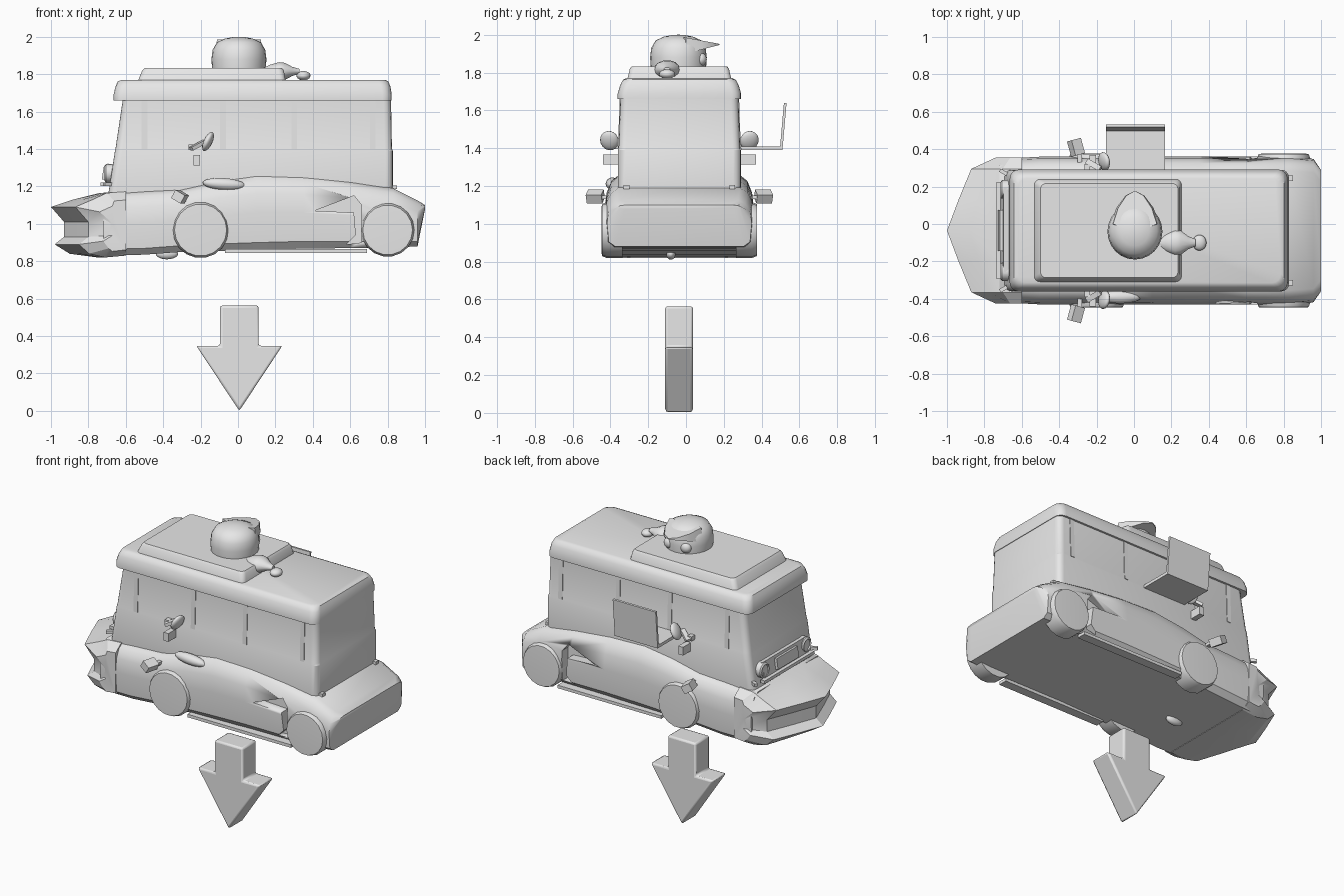
import bpy, bmesh, math
from mathutils import Matrix, Euler

if "Cube" in bpy.data.objects:
    bpy.data.objects.remove(bpy.data.objects["Cube"])

C = -0.035  # centre line of the vehicle
grey = bpy.data.materials.new("plain grey")
grey.diffuse_color = (0.8, 0.8, 0.8, 1)
grey.use_nodes = True
grey.node_tree.nodes["Principled BSDF"].inputs["Base Color"].default_value = grey.diffuse_color


def finish(name, bm, angle=35):
    bmesh.ops.recalc_face_normals(bm, faces=bm.faces)
    me = bpy.data.meshes.new(name)
    bm.to_mesh(me)
    bm.free()
    me.materials.append(grey)
    me.shade_smooth()
    me.set_sharp_from_angle(angle=math.radians(angle))
    ob = bpy.data.objects.new(name, me)
    bpy.context.collection.objects.link(ob)
    return ob


def loft(name, rings, angle=35):
    """Skin closed rings of equal length and cap both ends."""
    bm = bmesh.new()
    vs = [[bm.verts.new(p) for p in r] for r in rings]
    n = len(vs[0])
    for a, b in zip(vs, vs[1:]):
        for i in range(n):
            j = (i + 1) % n
            bm.faces.new((a[i], a[j], b[j], b[i]))
    bm.faces.new(vs[0])
    bm.faces.new(vs[-1])
    return finish(name, bm, angle)


def round_rect(x0, x1, hy, z, r, lean=0):
    """Rounded rectangle ring at height z."""
    pts = []
    for cx, cy, a0 in ((x1 - r, hy - r, 0), (x0 + r, hy - r, 90),
                       (x0 + r, r - hy, 180), (x1 - r, r - hy, 270)):
        for k in range(5):
            a = math.radians(a0 + 22.5 * k)
            pts.append((cx + r * math.cos(a), C + cy + r * math.sin(a), z))
    return pts


def lathe(name, profile, centre, axis="z", n=24, sy=1, angle=35):
    """Revolve (radius, distance) pairs about an axis."""
    rings = []
    for r, d in profile:
        ring = []
        for i in range(n):
            a = 2 * math.pi * i / n
            u, v = r * math.cos(a), r * math.sin(a) * sy
            p = {"z": (u, v, d), "y": (u, d, v), "x": (d, u, v)}[axis]
            ring.append([c + q for c, q in zip(centre, p)])
        rings.append(ring)
    return loft(name, rings, angle)


def prism(name, outline, y0, y1, bevel=0):
    ob = loft(name, [[(x, y, z) for x, z in outline] for y in (y0, y1)])
    if bevel:
        m = ob.modifiers.new("bevel", 'BEVEL')
        m.width, m.segments = bevel, 2
    return ob


def solid(name, loc, size, rot=(0, 0, 0), ball=False):
    """Box or ellipsoid of a full size."""
    bm = bmesh.new()
    if ball:
        bmesh.ops.create_uvsphere(bm, u_segments=16, v_segments=10, radius=0.5)
    else:
        bmesh.ops.create_cube(bm, size=1)
    m = Matrix.LocRotScale(loc, Euler([math.radians(a) for a in rot]), size)
    bm.transform(m)
    return finish(name, bm, 50 if ball else 30)


# Lower car body, lofted from nose to tail
rings = []
for x, zb, zt, k in ((-.72, .83, 1.165, .97), (-.5, .835, 1.175, 1), (-.3, .85, 1.185, 1),
                     (-.1, .855, 1.23, 1), (.1, .86, 1.258, 1), (.35, .868, 1.25, 1),
                     (.6, .87, 1.225, 1), (.83, .872, 1.19, 1), (.96, .88, 1.125, .97),
                     (1.0, 1.08, 1.10, .82)):
    h = zt - zb
    half = [(.35, 0), (.385, .1), (.395, .5), (.385, .76), (.36, .92), (.32, 1)]
    rings.append([(x, C + w * k, zb + f * h) for w, f in half] +
                 [(x, C - w * k, zb + f * h) for w, f in reversed(half)])
body = loft("car_body", rings)

# Pointed nose with an open mouth between two lips
nose = [(-.6, 1.172, 0), (-.74, 1.165, .3), (-.88, 1.13, .8), (-1, 1.09, 1), (-.93, 1.01, 1),
        (-.93, .93, 1), (-.98, .89, 1), (-.9, .84, .8), (-.75, .82, .3), (-.6, .83, 0)]
rings = []
for s, shift, k in ((-.39, .26, .78), (-.33, .13, 1), (-.16, .06, 1), (0, 0, 1),
                    (.16, .06, 1), (.33, .13, 1), (.39, .26, .78)):
    rings.append([(x + shift * w, C + s, .97 + (z - .97) * k) for x, z, w in nose])
loft("nose", rings, 25)

# Side air intakes cut behind the doors
intake = [(.41, 1.07), (.62, 1.15), (.66, 1.1), (.66, .9), (.58, .89), (.63, .94), (.62, 1.06)]
for s in (-1, 1):
    cut = prism("intake_cutter", intake, C + s * .33, C + s * .45)
    cut.hide_render = True
    cut.hide_set(True)
    m = body.modifiers.new("intake", 'BOOLEAN')
    m.operation, m.object, m.solver = 'DIFFERENCE', cut, 'EXACT'

for s, side in ((-1, "near"), (1, "far")):
    # Wheels
    for x, r, part in ((-.2, .15, "front"), (.8, .143, "rear")):
        lathe(f"{part}_wheel_{side}",
              [(r, s * .30), (r, s * .385), (r * .93, s * .41), (r * .8, s * .411)],
              (x, C, .967), "y", 18)
    # Side skirt, low mirrors and small side blocks
    solid(f"side_skirt_{side}", (.31, C + s * .365, .855), (.76, .06, .02))
    solid(f"low_mirror_{side}", (-.31, C + s * .445, 1.145), (.06, .085, .05), (0, 30, s * 15))
    solid(f"low_mirror_stalk_{side}", (-.29, C + s * .39, 1.14), (.025, .07, .02))
    solid(f"side_block_{side}", (-.22, C + s * .36, 1.34), (.035, .09, .055))
    # Tall cabin mirror on its arm
    solid(f"cabin_mirror_{side}", (-.16, C + s * .37, 1.44), (.045, .10, .11), (0, 25, s * 10), True)
    solid(f"cabin_mirror_arm_{side}", (-.215, C + s * .35, 1.42), (.09, .03, .02), (0, -25, -s * 30))
    solid(f"cabin_mirror_foot_{side}", (-.25, C + s * .33, 1.41), (.03, .05, .03))
    # Round headlights on the cabin front
    lathe(f"headlight_{side}", [(.05, .04), (.05, -.01), (.04, -.018), (.035, -.01)],
          (-.695, C + s * .22, 1.27), "x", 16)
    solid(f"tail_hinge_{side}", (.835, C + s * .28, 1.195), (.03, .03, .02))

# Camper cabin, leaning in at the front, with a belt line under the windows
loft("cabin", [round_rect(*p) for p in (
    (-.705, .828, .325, 1.1, .04), (-.69, .828, .325, 1.18, .04), (-.658, .828, .325, 1.39, .04),
    (-.655, .823, .321, 1.402, .04), (-.615, .818, .312, 1.67, .04))], 25)
# Window pillars
for s in (-1, 1):
    for x in (-.5, -.08, .3, .72):
        solid("window_pillar", (x, C + s * .3175, 1.53), (.03, .006, .26), (s * 2, 0, 0))
# Rounded roof cap and raised platform
loft("roof_cap", [round_rect(*p) for p in (
    (-.665, .822, .326, 1.66, .05), (-.665, .822, .326, 1.69, .05), (-.655, .815, .313, 1.735, .05),
    (-.642, .803, .298, 1.762, .05), (-.62, .785, .28, 1.77, .05))], 40)
loft("roof_platform", [round_rect(*p) for p in (
    (-.535, .255, .275, 1.765, .03), (-.512, .245, .262, 1.82, .03), (-.50, .235, .252, 1.833, .03))])

# Cabin front: grille panel, plate and wraparound bumper
solid("front_panel", (-.69, C, 1.27), (.03, .46, .10), (0, 9, 0))
solid("front_grille", (-.708, C, 1.27), (.03, .22, .07), (0, 9, 0))
solid("front_bumper", (-.72, C, 1.212), (.03, .52, .02))
for s in (-1, 1):
    solid("bumper_end", (-.66, C + s * .29, 1.212), (.13, .02, .02), (0, 0, -s * 30))

# Folding table on the far side
solid("table_shelf", (.008, .40, 1.40), (.315, .22, .02))
solid("table_back", (.008, .514, 1.515), (.315, .014, .25), (-5, 0, 0))

# Capsule handle on the near side
solid("side_handle", (-.075, -.39, 1.212), (.23, .07, .065), (0, 4, 0), True)

# Small fin under the car
solid("belly_fin", (-.38, -.08, .84), (.12, .05, .06), ball=True)

# Cap with a peaked brim and goggles on the roof
lathe("cap_crown", [(.143, 1.82), (.147, 1.88), (.141, 1.93), (.118, 1.97),
                    (.075, 1.99), (.03, 1.999), (.005, 2.0)], (.005, -.04, 0), sy=1.02, angle=60)
edge = [(-.13, 0), (-.10, .085), (-.05, .152), (0, .178), (.05, .152), (.10, .085), (.13, 0), (0, -.05)]
loft("cap_brim", [[(x + .005, y, 1.90 + .26 * max(y, 0)) for x, y in edge],
                  [(x * .9 + .005, y, 1.985 - .19 * max(y, 0)) for x, y in edge]])
for s in (-1, 1):
    solid("goggle", (.005 + s * .06, .08, 1.87), (.075, .06, .07), ball=True)

# Tapered bulb and ball lying behind the cap
lathe("roof_bulb", [(.02, .13), (.05, .17), (.07, .22), (.065, .25), (.035, .29), (.018, .33)],
      (0, -.10, 1.815), "x", 14, .72)
solid("roof_ball", (.35, -.10, 1.792), (.075, .085, .05), ball=True)

# Arrow pointing down beneath the vehicle
prism("arrow", [(.007, 0), (.237, .348), (.11, .348), (.11, .563), (-.096, .563),
                (-.096, .348), (-.223, .348)], -.11, .037, .012)
